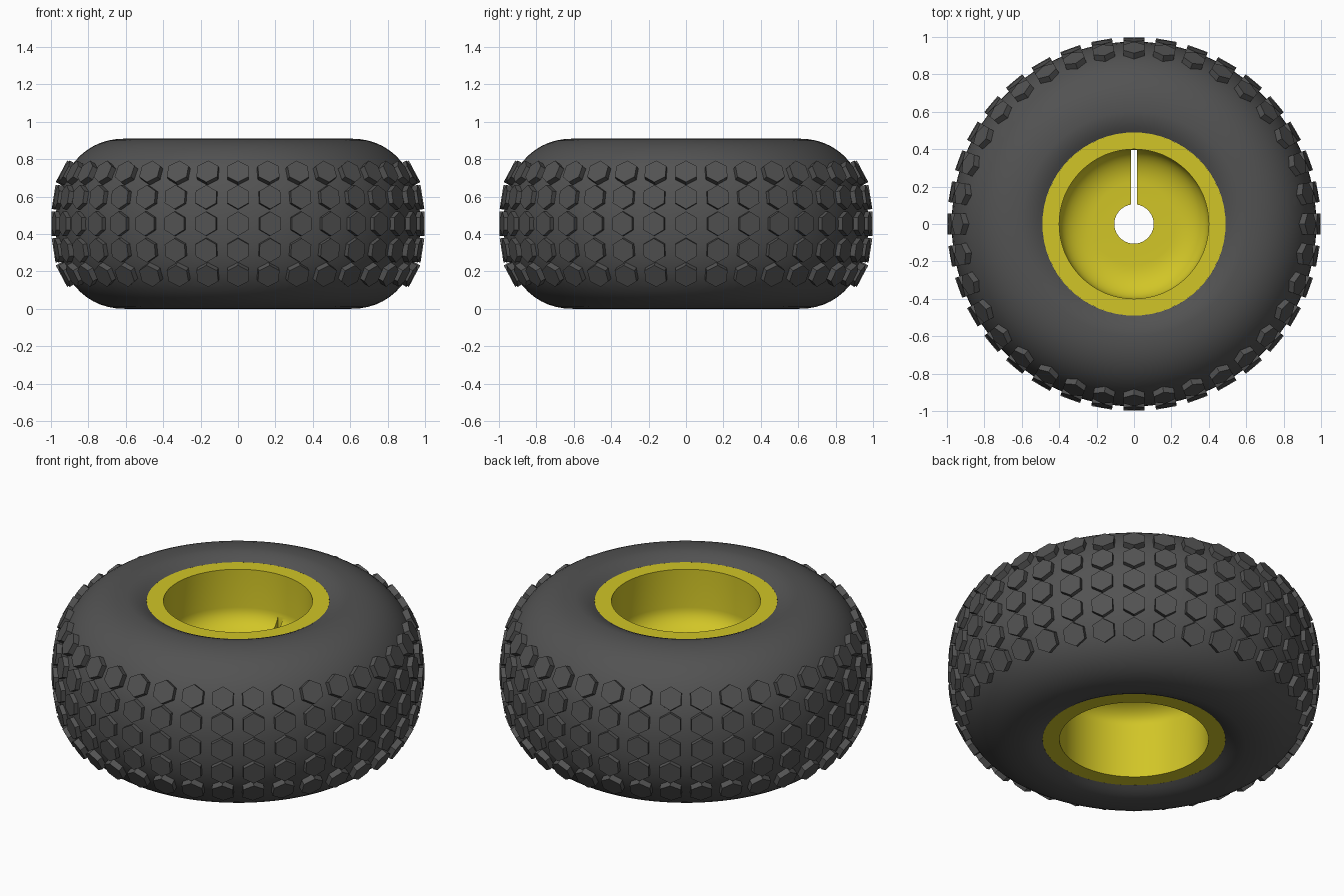
import bpy
import bmesh
from math import sin, cos, pi, radians
from mathutils import Matrix

old = bpy.data.objects.get("Cube")
if old:
    bpy.data.objects.remove(old, do_unlink=True)

MID = 0.455      # half of the tyre width
RIM_TOP = 0.42   # rim face offset from the mid plane


def make_material(name, rgb):
    mat = bpy.data.materials.new(name)
    mat.use_nodes = True
    color = (*rgb, 1.0)
    mat.diffuse_color = color
    mat.node_tree.nodes["Principled BSDF"].inputs["Base Color"].default_value = color
    return mat


def finish(bm, name, mat):
    bmesh.ops.recalc_face_normals(bm, faces=bm.faces[:])
    mesh = bpy.data.meshes.new(name)
    bm.to_mesh(mesh)
    bm.free()
    mesh.materials.append(mat)
    obj = bpy.data.objects.new(name, mesh)
    bpy.context.collection.objects.link(obj)
    return obj


def activate(obj):
    bpy.ops.object.select_all(action='DESELECT')
    obj.select_set(True)
    bpy.context.view_layer.objects.active = obj


def smooth(obj, angle=35):
    activate(obj)
    bpy.ops.object.shade_smooth_by_angle(angle=radians(angle))


def revolve(profile, steps, name, mat):
    """Turn a closed (radius, height) outline about z."""
    bm = bmesh.new()
    rings = []
    for i in range(steps):
        a = 2 * pi * i / steps
        rings.append([bm.verts.new((r * cos(a), r * sin(a), MID + z)) for r, z in profile])
    n = len(profile)
    for i in range(steps):
        a, b = rings[i], rings[(i + 1) % steps]
        for j in range(n):
            k = (j + 1) % n
            bm.faces.new((a[j], b[j], b[k], a[k]))
    return finish(bm, name, mat)


rubber = make_material("dark rubber", (0.085, 0.085, 0.085))
yellow = make_material("yellow plastic", (0.64, 0.56, 0.02))

# Tyre: rounded outer wall, dipping inward to the rim edge
upper = [(0.49, RIM_TOP), (0.515, 0.434), (0.545, 0.446), (0.575, 0.453)]
for i in range(15):
    t = pi / 2 * (1 - i / 14)
    upper.append((0.6 + 0.375 * max(cos(t), 0) ** (2 / 2.2), MID * max(sin(t), 0) ** (2 / 2.2)))
lower = [(r, -z) for r, z in reversed(upper[:-1])]
tyre = revolve(upper + lower, 96, "tyre", rubber)
smooth(tyre)


# Rim: outer barrel with a filleted web and a centre hole
def fillet(start, floor, rise):
    return [(0.22 + 0.18 * cos(a), floor + rise * (1 - sin(a)))
            for a in (pi / 2 * i / 10 for i in range(start, 11))]


web_top = fillet(0, 0.065, 0.13)
web_under = [(r, -z) for r, z in reversed(fillet(0, -0.01, 0.11))]
profile = [(0.49, RIM_TOP), (0.4, RIM_TOP)] + web_top + [(0.105, 0.065), (0.105, 0.01)]
profile += web_under + [(0.4, -RIM_TOP), (0.49, -RIM_TOP)]
rim = revolve(profile, 64, "rim", yellow)

# Slot from the centre hole to the barrel
bm = bmesh.new()
bmesh.ops.create_cube(bm, size=1, matrix=Matrix.Translation((0, 0.198, MID))
                      @ Matrix.Diagonal((0.032, 0.396, 0.7, 1)))
cutter = finish(bm, "slot_cutter", yellow)
cutter.hide_render = True
cut = rim.modifiers.new("slot", 'BOOLEAN')
cut.operation = 'DIFFERENCE'
cut.solver = 'EXACT'
cut.object = cutter
activate(rim)
bpy.ops.object.modifier_apply(modifier=cut.name)
bpy.data.objects.remove(cutter, do_unlink=True)
smooth(rim)

# Tread: rows of hexagonal blocks, mirrored about the mid plane
DEPTH = 0.06
COLUMNS = 36
half_rows = [(0.998, 0.0, 0), (0.986, 0.143, 9), (0.944, 0.28, 28)]
rows = half_rows + [(r, -z, -t) for r, z, t in half_rows[1:]]
bm = bmesh.new()
for radius, height, tilt in rows:
    block = (Matrix.Translation((radius, 0, MID + height))
             @ Matrix.Rotation(radians(90 - tilt), 4, 'Y')
             @ Matrix.Translation((0, 0, -DEPTH / 2))
             @ Matrix.Rotation(radians(30), 4, 'Z'))
    for c in range(COLUMNS):
        bmesh.ops.create_cone(bm, cap_ends=True, segments=6, radius1=0.065, radius2=0.065,
                              depth=DEPTH,
                              matrix=Matrix.Rotation(2 * pi * c / COLUMNS, 4, 'Z') @ block)
finish(bm, "tread_blocks", rubber)
